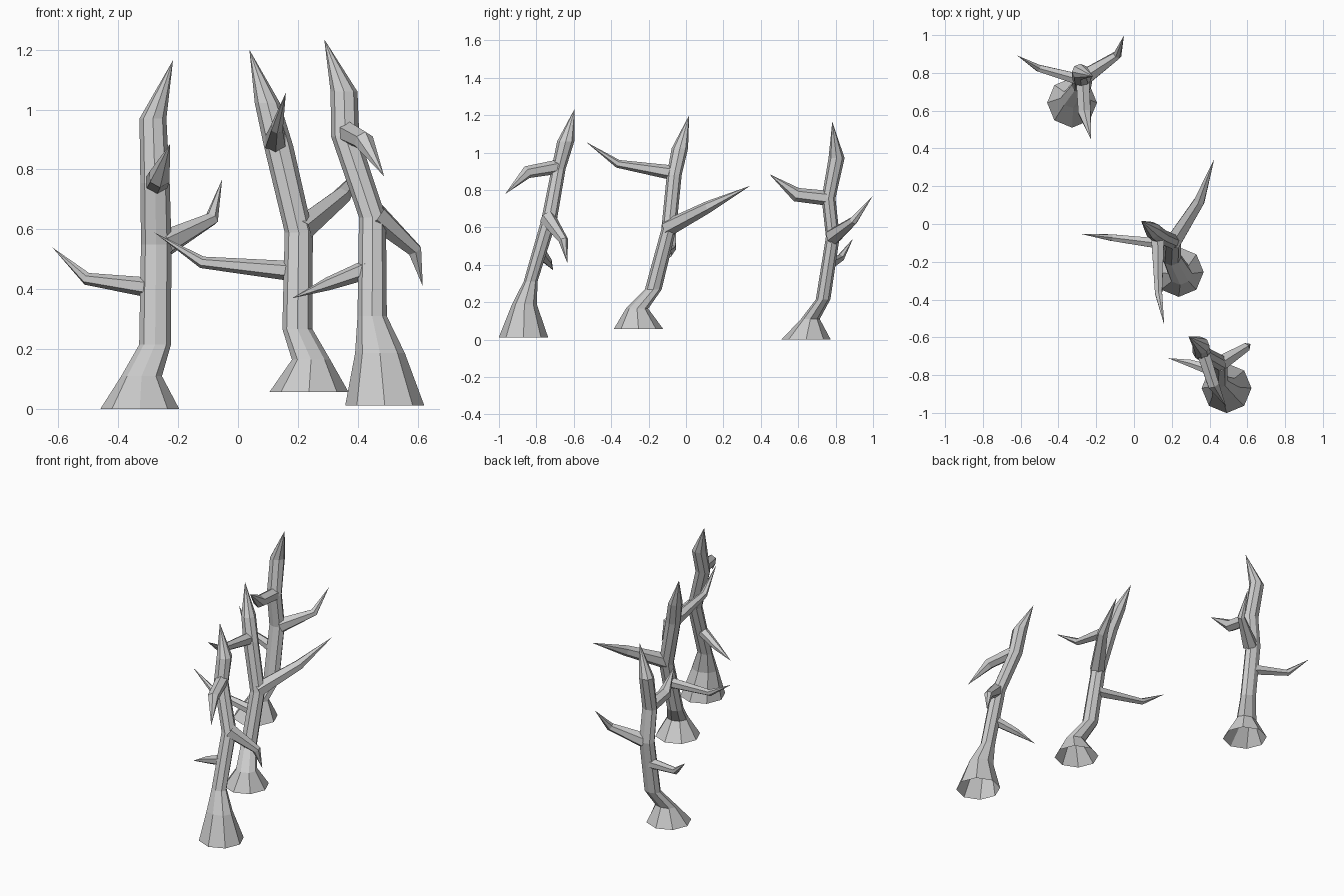
import bpy, bmesh
from math import cos, sin, tau
from mathutils import Vector


def loft(bm, rings, tip):
    # Bridge successive rings of points and close to a sharp point
    rings = [[bm.verts.new(p) for p in r] for r in rings]
    n = len(rings[0])
    for a, b in zip(rings, rings[1:]):
        for i in range(n):
            j = (i + 1) % n
            bm.faces.new((a[i], a[j], b[j], b[i]))
    t = bm.verts.new(tip)
    for i in range(n):
        bm.faces.new((rings[-1][i], rings[-1][(i + 1) % n], t))


def finish(bm, name):
    bmesh.ops.recalc_face_normals(bm, faces=bm.faces)
    me = bpy.data.meshes.new(name)
    bm.to_mesh(me)
    bm.free()
    ob = bpy.data.objects.new(name, me)
    bpy.context.collection.objects.link(ob)


def trunk(name, path, tip):
    # Eight-sided level rings: x, y, z, x radius, y radius
    bm = bmesh.new()
    rings = [[(x + rx * cos(i * tau / 8), y + ry * sin(i * tau / 8), z)
              for i in range(8)] for x, y, z, rx, ry in path]
    loft(bm, rings, tip)
    finish(bm, name)


def branch(name, base, r0, mid, r1, tip):
    # Six-sided bent spike, rings square to its direction
    bm = bmesh.new()
    b, m, t = Vector(base), Vector(mid), Vector(tip)
    d0 = (m - b).normalized()
    d1 = (d0 + (t - m).normalized()).normalized()
    rings = []
    for c, r, d in ((b, r0, d0), (m, r1, d1)):
        s = d.cross(Vector((0, 0, 1))).normalized()
        u = s.cross(d)
        rings.append([c + r * (s * cos(i * tau / 6 + tau / 12) + u * sin(i * tau / 6 + tau / 12))
                      for i in range(6)])
    loft(bm, rings, t)
    finish(bm, name)


# Back tree
trunk("back_trunk", [
    (-.328, .642, 0, .132, .132), (-.322, .665, .11, .068, .05),
    (-.277, .733, .215, .053, .039), (-.273, .785, .55, .051, .037),
    (-.277, .762, .755, .049, .037), (-.284, .805, .97, .045, .043)],
    (-.217, .782, 1.165))
branch("back_branch_front", (-.272, .765, .755), .04, (-.262, .59, .775), .038, (-.227, .445, .885))
branch("back_branch_left", (-.29, .765, .405), .034, (-.505, .825, .435), .021, (-.62, .893, .54))
branch("back_branch_right", (-.25, .785, .55), .046, (-.088, .895, .635), .024, (-.053, .998, .767))

# Middle tree
trunk("middle_trunk", [
    (.237, -.254, .057, .132, .132), (.244, -.262, .165, .064, .06),
    (.198, -.175, .268, .05, .045), (.203, -.092, .59, .047, .04),
    (.135, -.063, .88, .049, .04), (.098, -.033, 1.022, .042, .044)],
    (.038, .017, 1.2))
branch("middle_branch_front", (.125, -.06, .89), .04, (.13, -.365, .94), .022, (.16, -.535, 1.057))
branch("middle_branch_left", (.19, -.11, .46), .034, (-.12, -.072, .49), .02, (-.28, -.053, .59))
branch("middle_branch_right", (.205, -.1, .595), .047, (.345, .12, .71), .032, (.425, .345, .823))

# Front tree
trunk("front_trunk", [
    (.49, -.869, .012, .132, .132), (.474, -.864, .187, .083, .067),
    (.448, -.831, .31, .049, .037), (.449, -.732, .64, .045, .042),
    (.358, -.682, .91, .047, .038), (.354, -.643, 1.06, .045, .046)],
    (.288, -.595, 1.235))
branch("front_branch_front", (.365, -.68, .925), .038, (.42, -.85, .895), .034, (.488, -.968, .777))
branch("front_branch_right", (.455, -.74, .65), .045, (.59, -.655, .53), .026, (.617, -.635, .41))
branch("front_branch_left", (.44, -.785, .47), .034, (.3, -.738, .418), .022, (.18, -.71, .37))
